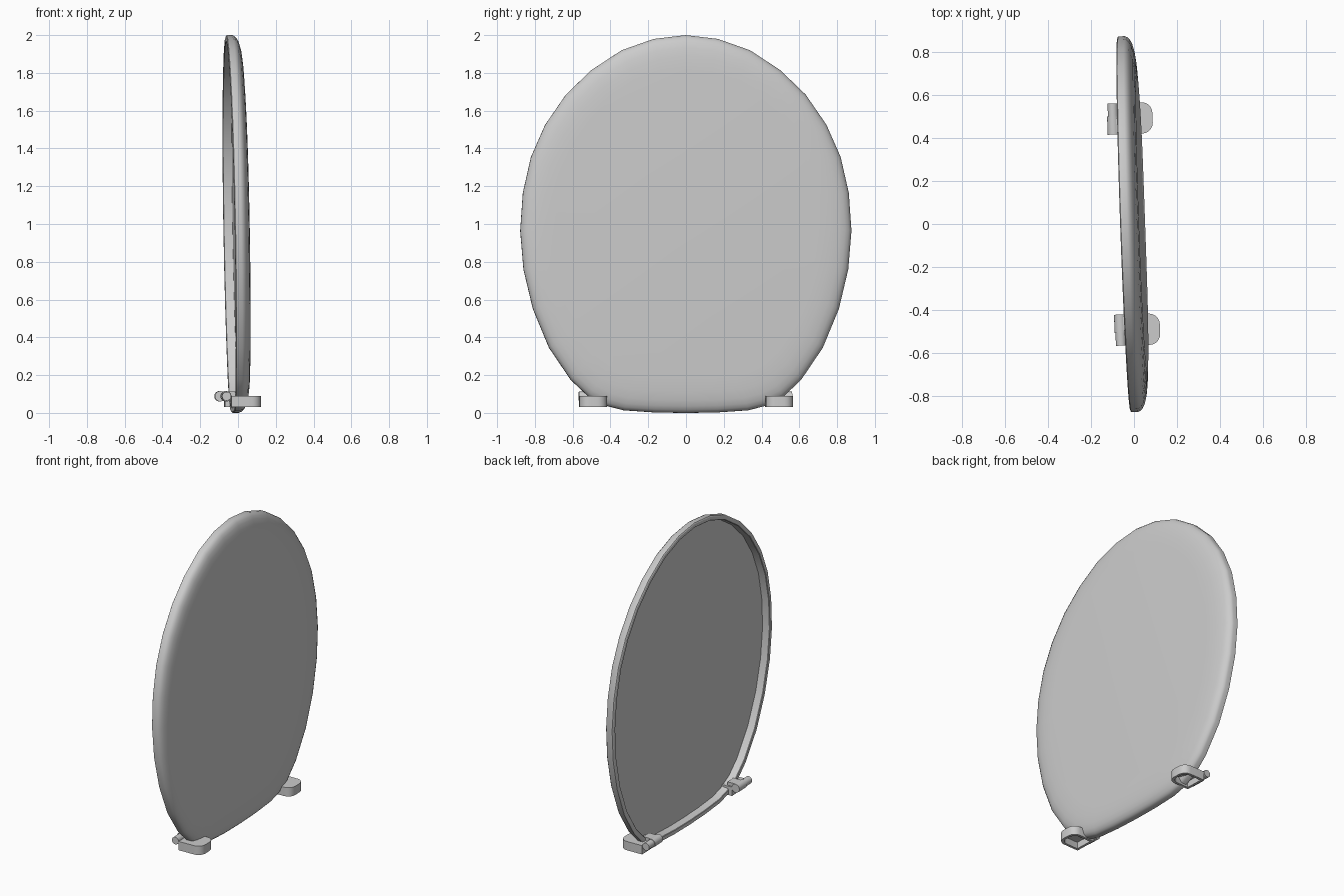
import bpy, bmesh, math
from mathutils import Matrix

if "Cube" in bpy.data.objects:
    bpy.data.objects.remove(bpy.data.objects["Cube"])

YAW = Matrix.Rotation(math.radians(2), 4, 'Z')
LEAN = Matrix.Rotation(math.radians(-1), 4, 'Y')


def finish(name, bm, matrix, angle=32):
    bmesh.ops.recalc_face_normals(bm, faces=bm.faces)
    bm.transform(matrix)
    me = bpy.data.meshes.new(name)
    bm.to_mesh(me)
    bm.free()
    ob = bpy.data.objects.new(name, me)
    bpy.context.collection.objects.link(ob)
    bpy.context.view_layer.objects.active = ob
    bpy.ops.object.select_all(action='DESELECT')
    ob.select_set(True)
    bpy.ops.object.shade_smooth_by_angle(angle=math.radians(angle))
    return ob


def skin(bm, rings):
    """Join rings of points with quads and cap both ends."""
    vs = [[bm.verts.new(p) for p in r] for r in rings]
    n = len(vs[0])
    for a, b in zip(vs, vs[1:]):
        for i in range(n):
            bm.faces.new((a[i], a[(i + 1) % n], b[(i + 1) % n], b[i]))
    bm.faces.new(vs[0])
    bm.faces.new(vs[-1])


# Lid: half outline (y, z), mirrored, swept through an (inset, depth) section
half = [(0, 2), (.17, 1.98), (.34, 1.92), (.50, 1.815), (.635, 1.685),
        (.745, 1.525), (.82, 1.355), (.863, 1.165), (.877, .965), (.86, .76),
        (.81, .55), (.725, .345), (.61, .175), (.515, .085), (.42, .037),
        (.33, .014), (.17, .003), (0, 0)]
outline = half + [(-y, z) for y, z in half[-2:0:-1]]
section = [(.035, .048), (.03, .003), (.027, 0), (.006, 0), (0, .004),
           (0, .034), (.005, .046), (.016, .057), (.035, .067), (.065, .075),
           (.11, .081), (.18, .085)]
bm = bmesh.new()
skin(bm, [[(-.03 + d, y * (1 - i / .877), 1 + (z - 1) * (1 - i)) for y, z in outline]
          for i, d in section])
finish("lid", bm, YAW @ LEAN)


def bracket_outline(t):
    """Plan of the bracket: square at the back, rounded at the front."""
    x0, x1, w, r = -.055 + t, .104 - t, .073 - t, .05 - t / 2
    pts = [(x0, -w)]
    for s, a0 in ((-1, -90), (1, 0)):
        for k in range(6):
            a = math.radians(a0 + k * 18)
            pts.append((x1 - r + r * math.cos(a), s * (w - r) + r * math.sin(a)))
    return pts + [(x0, w)]


def box(bm, x, y, z):
    m = Matrix.Translation(((x[0] + x[1]) / 2, (y[0] + y[1]) / 2, (z[0] + z[1]) / 2))
    m = m @ Matrix.Diagonal((x[1] - x[0], y[1] - y[0], z[1] - z[0], 1))
    bmesh.ops.create_cube(bm, size=1, matrix=m)


def barrel(bm, r, y0, y1):
    m = Matrix.Translation((-.08, (y0 + y1) / 2, .088)) @ Matrix.Rotation(math.pi / 2, 4, 'X')
    bmesh.ops.create_cone(bm, cap_ends=True, segments=16, radius1=r, radius2=r,
                          depth=y1 - y0, matrix=m)


for side, s in (("left", -1), ("right", 1)):
    # Mounting bracket, hollow underneath
    bm = bmesh.new()
    skin(bm, [[(x, y + s * .493, z) for x, y in bracket_outline(t)]
              for t, z in ((.016, .075), (.016, .032), (0, .032), (0, .09))])
    finish("bracket_" + side, bm, YAW)

    # Hinge barrels with an arm reaching the lid rim
    mirror = YAW @ Matrix.Diagonal((1, s, 1, 1))
    bm = bmesh.new()
    barrel(bm, .024, .50, .565)
    finish("hinge_pin_" + side, bm, mirror)
    bm = bmesh.new()
    barrel(bm, .028, .42, .505)
    box(bm, (-.08, -.015), (.43, .495), (.072, .112))
    finish("hinge_knuckle_" + side, bm, mirror)
